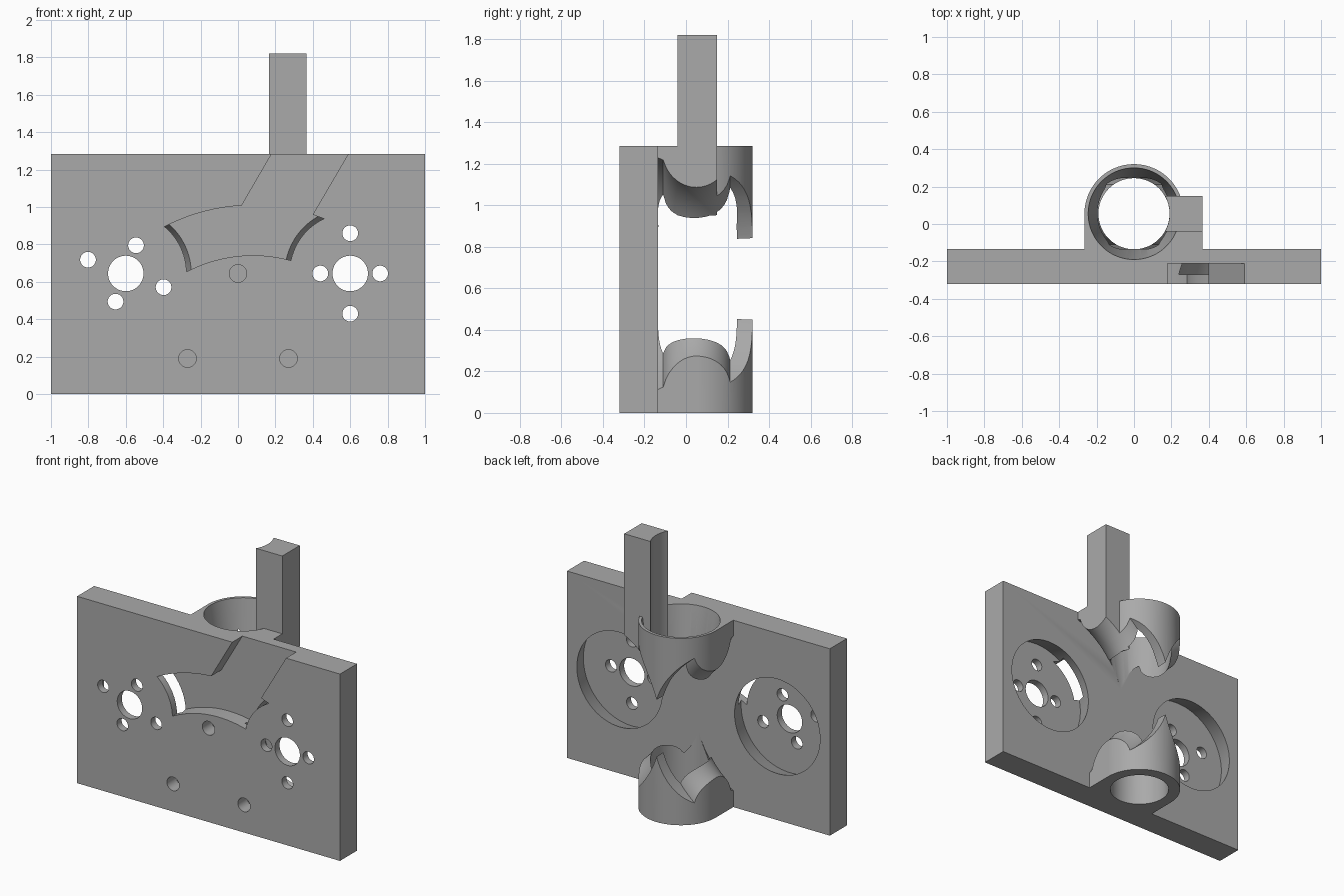
import bpy, bmesh
from math import cos, sin, pi, radians, sqrt

if "Cube" in bpy.data.objects:
    bpy.data.objects.remove(bpy.data.objects["Cube"])

grey = bpy.data.materials.new("plain grey")
grey.use_nodes = True
grey.diffuse_color = (0.4, 0.4, 0.4, 1)
grey.node_tree.nodes["Principled BSDF"].inputs["Base Color"].default_value = (0.4, 0.4, 0.4, 1)

FRONT, BACK, TOP = -0.32, -0.135, 1.285
WHEEL_X, WHEEL_Z = 0.6, 0.645
TUBE_Y = 0.055


def finish(name, bm):
    bmesh.ops.recalc_face_normals(bm, faces=bm.faces)
    mesh = bpy.data.meshes.new(name)
    bm.to_mesh(mesh)
    bm.free()
    mesh.materials.append(grey)
    ob = bpy.data.objects.new(name, mesh)
    bpy.context.collection.objects.link(ob)
    return ob


def box(name, x, y, z):
    return prism(name, [(x[0], z[0]), (x[1], z[0]), (x[1], z[1]), (x[0], z[1])], *y)


def prism(name, outline, y0, y1):
    """Extrude an x-z outline along y."""
    bm = bmesh.new()
    a = [bm.verts.new((x, y0, z)) for x, z in outline]
    b = [bm.verts.new((x, y1, z)) for x, z in outline]
    bm.faces.new(a)
    bm.faces.new(b)
    for i in range(len(a)):
        j = i - 1
        bm.faces.new((a[j], a[i], b[i], b[j]))
    return finish(name, bm)


def lathe(name, profile, centre, axis, n=96):
    """Solid of revolution from (radius, height) pairs along y or z."""
    bm = bmesh.new()
    cx, cy = centre
    rings = []
    for r, h in profile:
        ring = []
        for i in range(n):
            t = 2 * pi * (i + 0.5) / n
            u, v = cx + r * cos(t), cy + r * sin(t)
            ring.append(bm.verts.new((u, h, v) if axis == "y" else (u, v, h)))
        rings.append(ring)
    for a, b in zip(rings, rings[1:]):
        for i in range(n):
            bm.faces.new((a[i - 1], a[i], b[i], b[i - 1]))
    bm.faces.new(rings[0])
    bm.faces.new(rings[-1])
    return finish(name, bm)


def combine(ob, tool, operation="DIFFERENCE", keep=False):
    mod = ob.modifiers.new("combine", "BOOLEAN")
    mod.operation, mod.object, mod.solver = operation, tool, "EXACT"
    deps = bpy.context.evaluated_depsgraph_get()
    mesh = bpy.data.meshes.new_from_object(ob.evaluated_get(deps))
    ob.modifiers.clear()
    ob.data = mesh
    if not keep:
        bpy.data.objects.remove(tool)


def drill(ob, x, z, r, y0, y1, n=48):
    combine(ob, lathe("drill", [(r, y0), (r, y1)], (x, z), "y", n))


# Mounting plate
plate = box("launcher_body", (-1, 1), (FRONT, BACK), (0, TOP))

# Undercut wheel pockets in the back, with hub and screw holes
for side, turn in ((1, 90), (-1, 160)):
    x = side * WHEEL_X
    combine(plate, lathe("pocket", [(0.37, -0.27), (0.325, BACK), (0.313, -0.1)],
                         (x, WHEEL_Z), "y"))
    drill(plate, x, WHEEL_Z, 0.095, -0.4, -0.2)
    for k in range(4):
        a = radians(turn + 90 * k)
        d = 0.16 if k % 2 else 0.215
        drill(plate, x + d * cos(a), WHEEL_Z + d * sin(a), 0.042, -0.4, -0.2, 32)

# Blind mounting holes in the front
for x, z in ((0, WHEEL_Z), (-0.27, 0.19), (0.27, 0.19)):
    drill(plate, x, z, 0.047, -0.4, -0.22, 32)

# Curved recess in the front with a slanted channel to the top edge
angles = [radians(50 + 80 * i / 40) for i in range(41)]
arc = [(0.08 + 1.03 * cos(a), -0.02 + 1.03 * sin(a)) for a in angles]
arc += [(0.08 + 0.762 * cos(a), -0.02 + 0.762 * sin(a)) for a in reversed(angles)]
recess = prism("recess", arc, -0.4, -0.21)
for side in (1, -1):
    drill(recess, side * WHEEL_X, WHEEL_Z, 0.325, -0.5, 0, 96)
channel = prism("channel", [(-0.02, 0.94), (0.388, 0.94), (0.628, 1.35), (0.218, 1.35)],
                -0.4, -0.21)
combine(recess, channel, "UNION")
combine(plate, recess)

# Vertical tube with square flanks and a web beside the post
tube = lathe("tube", [(0.265, 0), (0.265, TOP)], (0, TUBE_Y), "z", 128)
combine(tube, box("flank", (-0.265, 0.265), (-0.16, TUBE_Y), (0, TOP)), "UNION")
combine(tube, box("web", (0.2, 0.365), (-0.16, 0), (0.95, TOP)), "UNION")

# Tall post hollowed on its tube side
post = box("post", (0.1, 0.365), (-0.04, 0.15), (0.95, 1.82))
combine(post, lathe("post_bore", [(0.1905, 0.5), (0.1905, 2)], (0, TUBE_Y), "z", 128))

# Clearance for two grooved wheels
groove = [0.05 + 0.16 * (i / 12 - 1) for i in range(25)]
profile = [(0.63, -0.137)]
profile += [(0.667 - sqrt(0.167 ** 2 - (y - 0.05) ** 2), y) for y in groove]
profile += [(0.63, 0.212), (0.632, 0.36)]
for side in (1, -1):
    wheel = lathe("wheel_space", profile, (side * WHEEL_X, WHEEL_Z), "y", 160)
    combine(tube, wheel, keep=True)
    combine(post, wheel)

# Join, bore the funnel, then add the post
combine(plate, tube, "UNION")
combine(plate, lathe("funnel", [(0.19, -0.1), (0.19, 0.9), (0.245, TOP), (0.246, 1.4)],
                     (0, TUBE_Y), "z", 128))
combine(plate, post, "UNION")

bpy.ops.object.select_all(action="DESELECT")
plate.select_set(True)
bpy.context.view_layer.objects.active = plate
bpy.ops.object.shade_smooth_by_angle(angle=radians(25))
